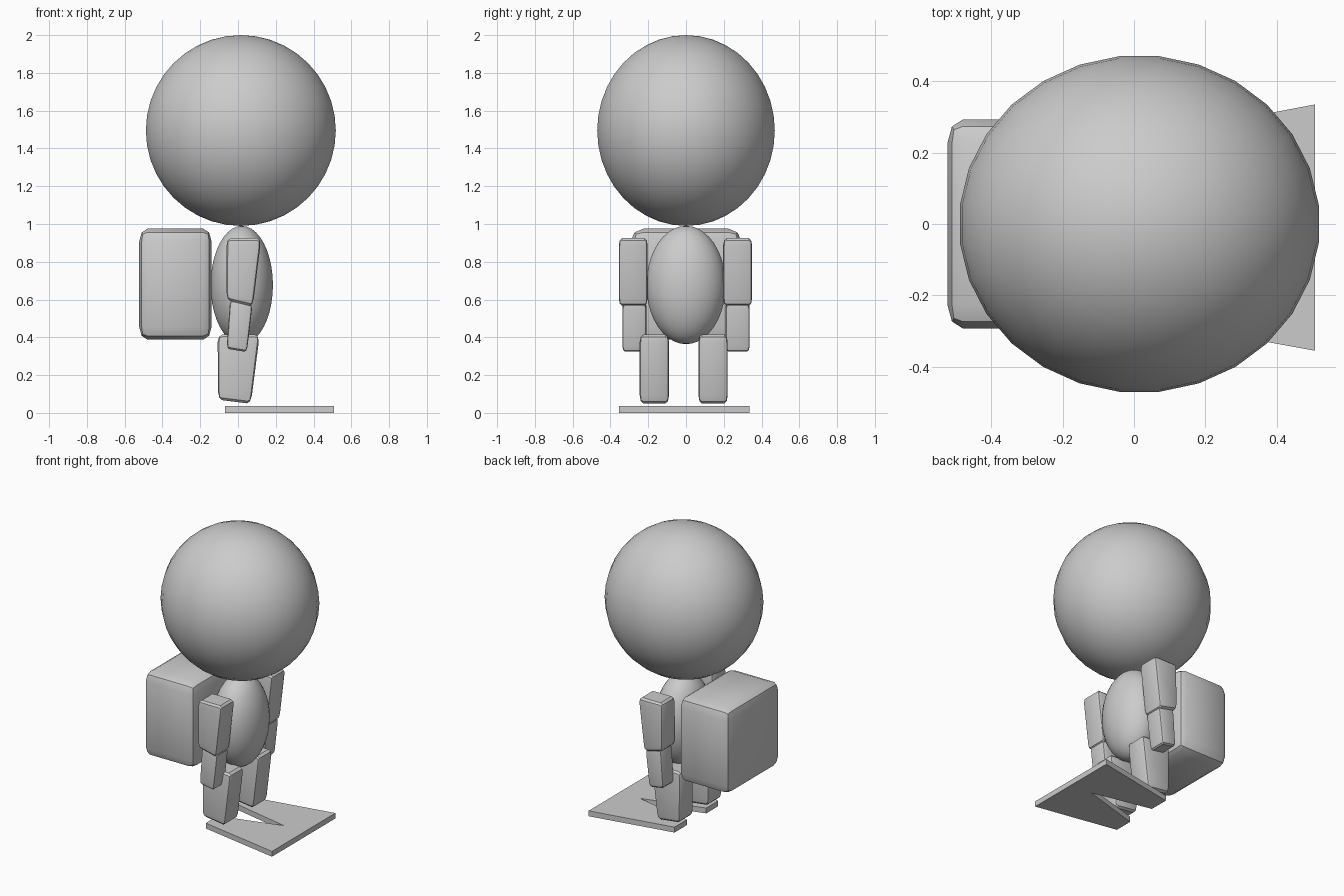
import bpy
import bmesh
import math
from mathutils import Matrix

if "Cube" in bpy.data.objects:
    bpy.data.objects.remove(bpy.data.objects["Cube"])

grey = bpy.data.materials.new("light grey")
grey.diffuse_color = (0.6, 0.6, 0.6, 1.0)
grey.use_nodes = True
grey.node_tree.nodes["Principled BSDF"].inputs["Base Color"].default_value = grey.diffuse_color


def finish(name, bm, angle=None):
    """Turn a bmesh into a named grey object, smooth up to the given angle."""
    bmesh.ops.recalc_face_normals(bm, faces=bm.faces)
    mesh = bpy.data.meshes.new(name)
    bm.to_mesh(mesh)
    bm.free()
    mesh.materials.append(grey)
    obj = bpy.data.objects.new(name, mesh)
    bpy.context.collection.objects.link(obj)
    if angle:
        bpy.ops.object.select_all(action='DESELECT')
        obj.select_set(True)
        bpy.context.view_layer.objects.active = obj
        bpy.ops.object.shade_smooth_by_angle(angle=math.radians(angle))
    return obj


def ellipsoid(name, centre, radii):
    bm = bmesh.new()
    bmesh.ops.create_uvsphere(bm, u_segments=28, v_segments=20, radius=1)
    turn = Matrix.Rotation(math.pi / 28, 4, 'Z')
    bm.transform(Matrix.Translation(centre) @ Matrix.Diagonal((*radii, 1)) @ turn)
    finish(name, bm, 60)


def soft_block(name, y0, y1, bottom_left, bottom_right, top_left, top_right):
    """Bevelled cube fitted to a four-cornered x/z outline and a y range."""
    bm = bmesh.new()
    bmesh.ops.create_cube(bm, size=2)
    bmesh.ops.bevel(bm, geom=bm.edges[:], offset=0.23, offset_type='OFFSET',
                    segments=2, profile=0.5, affect='EDGES')
    for v in bm.verts:
        u, t, w = [(c + 1) / 2 for c in v.co]
        x, z = [(1 - w) * ((1 - u) * bottom_left[i] + u * bottom_right[i])
                + w * ((1 - u) * top_left[i] + u * top_right[i]) for i in (0, 1)]
        v.co = (x, y0 + (y1 - y0) * t, z)
    finish(name, bm, 30)


# Head and body
ellipsoid("head", (0.015, 0, 1.495), (0.506, 0.473, 0.505))
ellipsoid("body", (0.02, 0, 0.677), (0.166, 0.211, 0.313))

# Backpack
soft_block("backpack", -0.293, 0.293,
           (-0.523, 0.388), (-0.14, 0.388), (-0.523, 0.975), (-0.14, 0.975))

# Arms and legs on both sides
for side, s in (("right", -1), ("left", 1)):
    def pair(name, offset, inner, outer, *outline):
        y0, y1 = sorted((offset + s * inner, offset + s * outer))
        soft_block(f"{side}_{name}", y0, y1, *outline)

    pair("upper_arm", -0.003, 0.2, 0.353,
         (-0.06, 0.598), (0.078, 0.563), (-0.06, 0.925), (0.123, 0.925))
    pair("lower_arm", 0.0, 0.21, 0.337,
         (-0.06, 0.34), (0.047, 0.322), (-0.042, 0.60), (0.077, 0.575))
    pair("leg", -0.012, 0.078, 0.233,
         (-0.105, 0.07), (0.068, 0.048), (-0.108, 0.415), (0.115, 0.415))

# Flared foot plate with a wedge cut from the rear
bm = bmesh.new()
outline = [(-0.07, -0.25), (0.507, -0.355), (0.507, 0.335), (-0.07, 0.225),
           (-0.07, 0.09), (0.35, 0.0), (-0.07, -0.12)]
face = bm.faces.new([bm.verts.new((x, y, 0)) for x, y in outline])
top = bmesh.ops.extrude_face_region(bm, geom=[face])["geom"]
bmesh.ops.translate(bm, vec=(0, 0, 0.037),
                    verts=[g for g in top if isinstance(g, bmesh.types.BMVert)])
finish("foot_plate", bm)
